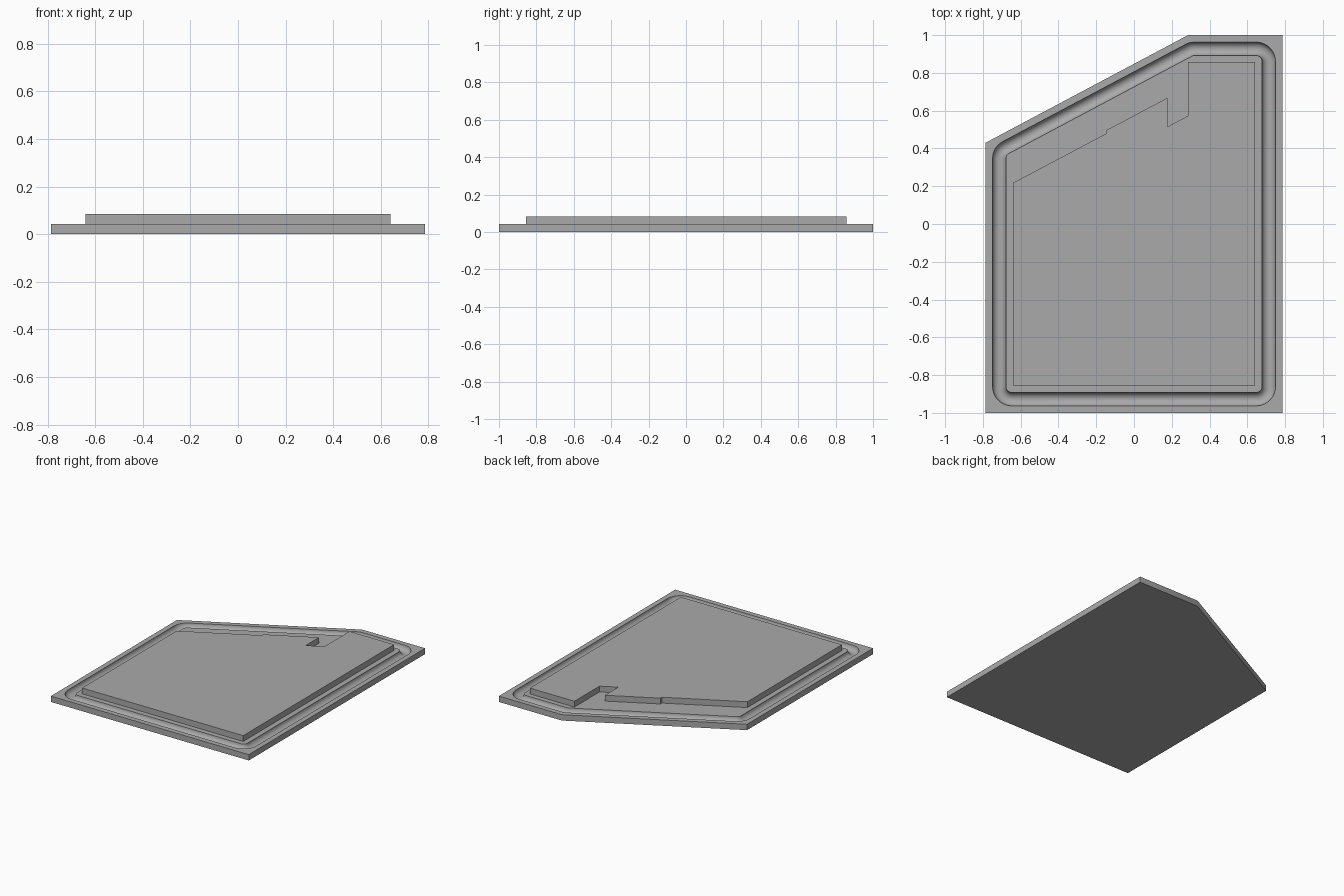
import bpy, bmesh, math
from mathutils import Vector

cube = bpy.data.objects.get("Cube")
if cube:
    bpy.data.objects.remove(cube, do_unlink=True)

PLATE_TOP, PANEL_TOP = 0.042, 0.084
GROOVE_OUT, GROOVE_IN, CENTRE = 0.037, 0.108, 0.14   # insets from the plate edge
ARC, STEPS = 10, 14

grey = bpy.data.materials.new("plain grey")
grey.use_nodes = True
colour = (0.4, 0.4, 0.4, 1)
grey.diffuse_color = colour
grey.node_tree.nodes["Principled BSDF"].inputs["Base Color"].default_value = colour


def finish(bm, name):
    bmesh.ops.recalc_face_normals(bm, faces=bm.faces)
    mesh = bpy.data.meshes.new(name)
    bm.to_mesh(mesh)
    bm.free()
    mesh.materials.append(grey)
    obj = bpy.data.objects.new(name, mesh)
    bpy.context.collection.objects.link(obj)
    return obj


def loop(bm, points, z):
    return [bm.verts.new((p[0], p[1], z)) for p in points]


def bridge(bm, a, b):
    for i in range(len(a)):
        j = (i + 1) % len(a)
        bm.faces.new((a[i], a[j], b[j], b[i]))


outline = [Vector(p) for p in
           [(-0.786, -1), (0.786, -1), (0.786, 1), (0.286, 1), (-0.786, 0.43)]]
N = len(outline)


def normal(i):
    """Outward normal of the outline edge starting at corner i."""
    d = (outline[(i + 1) % N] - outline[i]).normalized()
    return Vector((d.y, -d.x))


def rounded(inset):
    """Outline inset with arcs that share the same corner centres."""
    points = []
    for i, corner in enumerate(outline):
        n0, n1 = normal(i - 1), normal(i)
        centre = corner - (n0 + n1) * CENTRE / (1 + n0.dot(n1))
        a0 = math.atan2(n0.y, n0.x)
        turn = math.acos(max(-1, min(1, n0.dot(n1))))
        for k in range(ARC + 1):
            a = a0 + turn * k / ARC
            points.append(centre + Vector((math.cos(a), math.sin(a))) * (CENTRE - inset))
    return points


# Base plate with a round-bottomed groove
bm = bmesh.new()
bottom, top = loop(bm, outline, 0), loop(bm, outline, PLATE_TOP)
bm.faces.new(bottom)
bridge(bm, bottom, top)
middle, half = (GROOVE_OUT + GROOVE_IN) / 2, (GROOVE_IN - GROOVE_OUT) / 2
rings = []
for s in range(STEPS + 1):
    a = math.pi * s / STEPS
    rings.append(loop(bm, rounded(middle - half * math.cos(a)),
                      PLATE_TOP - 0.98 * half * math.sin(a)))
for a, b in zip(rings, rings[1:]):
    bridge(bm, a, b)
bm.faces.new(rings[-1])
rim = rings[0]
for i in range(N):                       # flat border around the groove
    first = i * (ARC + 1)
    for k in range(ARC):
        bm.faces.new((top[i], rim[first + k], rim[first + k + 1]))
    bm.faces.new((top[i], rim[first + ARC], rim[(first + ARC + 1) % len(rim)],
                  top[(i + 1) % N]))
plate = finish(bm, "base_plate")
bpy.context.view_layer.objects.active = plate
plate.select_set(True)
bpy.ops.object.shade_smooth_by_angle(angle=math.radians(30))

# Raised panel with a notch in its slanted edge
panel = [(-0.64, -0.855), (0.64, -0.855), (0.64, 0.857), (0.286, 0.857),
         (0.286, 0.573), (0.177, 0.515), (0.177, 0.668), (-0.145, 0.497),
         (-0.145, 0.48), (-0.64, 0.218)]
bm = bmesh.new()
low, high = loop(bm, panel, PLATE_TOP), loop(bm, panel, PANEL_TOP)
bm.faces.new(low)
bm.faces.new(high)
bridge(bm, low, high)
finish(bm, "raised_panel")
